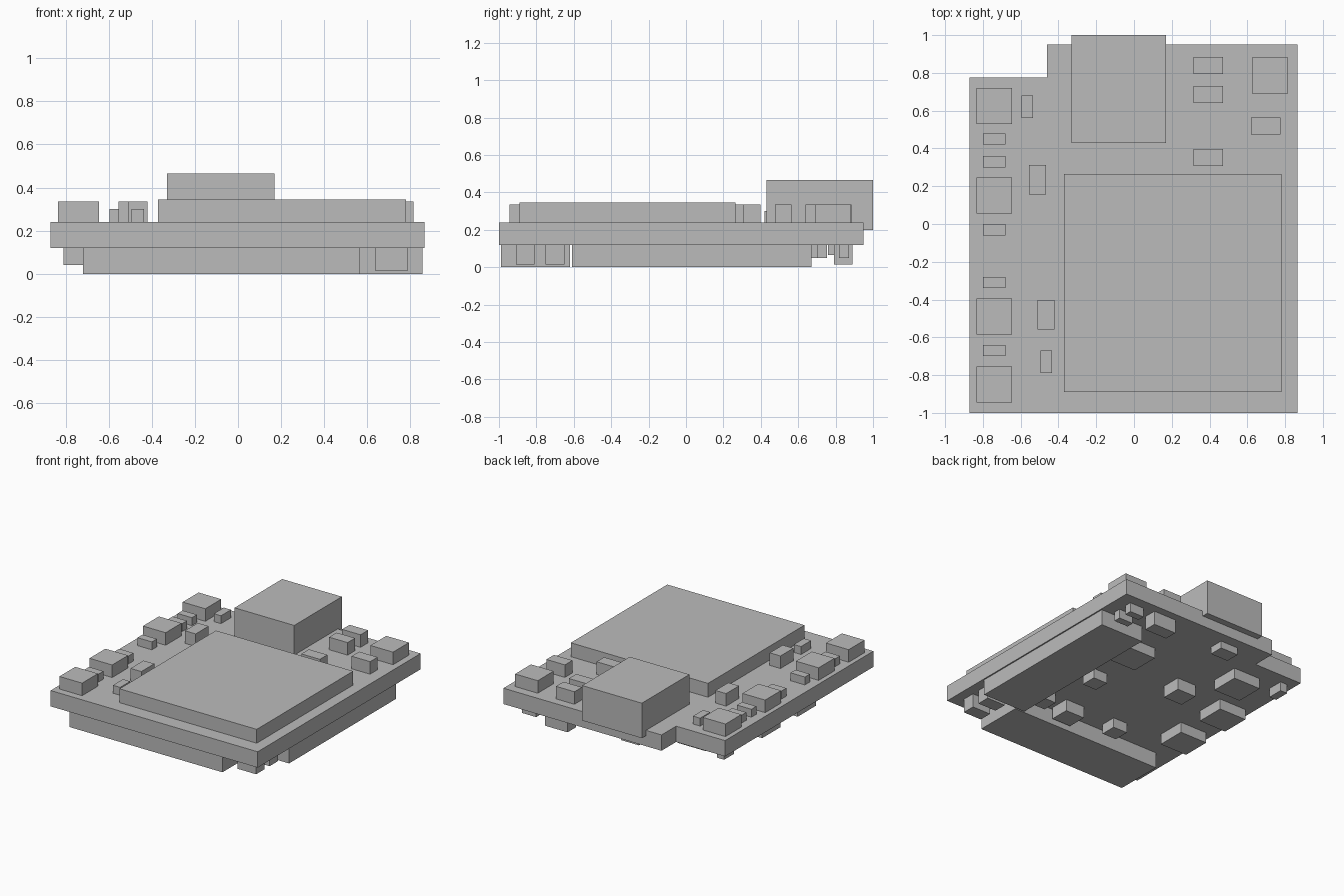
import bpy
import bmesh

old = bpy.data.objects.get("Cube")
if old:
    bpy.data.objects.remove(old, do_unlink=True)

grey = bpy.data.materials.new("plain grey")
grey.use_nodes = True
colour = (0.5, 0.5, 0.5, 1)
grey.diffuse_color = colour
grey.node_tree.nodes["Principled BSDF"].inputs["Base Color"].default_value = colour

BOTTOM, TOP = 0.12, 0.24   # faces of the circuit board


def prism(name, outline, z0, z1):
    """Extrude a flat outline from z0 up to z1."""
    bm = bmesh.new()
    face = bm.faces.new([bm.verts.new((x, y, z0)) for x, y in outline])
    grown = bmesh.ops.extrude_face_region(bm, geom=[face])
    verts = [g for g in grown["geom"] if isinstance(g, bmesh.types.BMVert)]
    bmesh.ops.translate(bm, verts=verts, vec=(0, 0, z1 - z0))
    bmesh.ops.recalc_face_normals(bm, faces=bm.faces)
    mesh = bpy.data.meshes.new(name)
    bm.to_mesh(mesh)
    bm.free()
    mesh.materials.append(grey)
    obj = bpy.data.objects.new(name, mesh)
    bpy.context.collection.objects.link(obj)
    return obj


def box(name, x0, x1, y0, y1, z0, z1):
    return prism(name, [(x0, y0), (x1, y0), (x1, y1), (x0, y1)], z0, z1)


def centred(name, x, y, w, d, z0, z1):
    return box(name, x - w / 2, x + w / 2, y - d / 2, y + d / 2, z0, z1)


# Board with a notched back corner
prism("board", [(-0.87, -1), (0.865, -1), (0.865, 0.95), (-0.46, 0.95),
                (-0.46, 0.775), (-0.87, 0.775)], BOTTOM, TOP)

# Main parts on the upper side
box("main_chip", -0.37, 0.78, -0.89, 0.265, TOP, 0.345)
box("back_socket", -0.33, 0.17, 0.43, 1.0, 0.20, 0.465)

# Column of square and flat components along the right edge
for y in (0.625, 0.15, -0.49, -0.85):
    centred("square_component", -0.74, y, 0.19, 0.19, TOP, 0.335)
for y in (0.45, 0.33, -0.03, -0.31, -0.67):
    centred("flat_component", -0.74, y, 0.12, 0.06, TOP, 0.30)

# Components turned lengthwise beside the main chip
for x, y in ((-0.565, 0.62), (-0.465, -0.73)):
    centred("narrow_component", x, y, 0.06, 0.12, TOP, 0.30)
for x, y in ((-0.51, 0.235), (-0.465, -0.48)):
    centred("long_component", x, y, 0.09, 0.155, TOP, 0.335)

# Components in the back left corner
for x, y in ((0.393, 0.84), (0.393, 0.685), (0.393, 0.353), (0.697, 0.52)):
    centred("wide_component", x, y, 0.155, 0.09, TOP, 0.335)
centred("corner_component", 0.72, 0.787, 0.19, 0.19, TOP, 0.335)

# Long sockets on the underside
box("front_lower_socket", -0.72, 0.563, -0.99, -0.62, 0, BOTTOM)
box("side_lower_socket", 0.49, 0.855, -0.61, 0.67, 0, BOTTOM)

# Small components on the underside
for y in (-0.86, -0.70):
    centred("lower_corner_component", 0.712, y, 0.155, 0.10, 0.015, BOTTOM)
for y in (0.845, 0.727):
    centred("lower_flat_component", 0.705, y, 0.12, 0.055, 0.05, BOTTOM)
centred("lower_back_component", 0.465, 0.84, 0.19, 0.10, 0.015, BOTTOM)
centred("lower_middle_component", -0.14, 0.815, 0.15, 0.11, 0.065, BOTTOM)
centred("lower_narrow_component", -0.78, 0.64, 0.06, 0.12, 0.05, BOTTOM)
for x, y in ((-0.695, -0.29), (-0.695, 0.135), (-0.495, 0.53), (0.34, 0.385)):
    centred("lower_square_component", x, y, 0.23, 0.22, 0.04, BOTTOM)
for x, y in ((-0.245, 0.205), (0.16, -0.525)):
    centred("lower_tall_component", x, y, 0.16, 0.15, 0.03, BOTTOM)
for x, y in ((-0.24, -0.495), (0.31, -0.055), (0.41, -0.495)):
    centred("lower_small_component", x, y, 0.12, 0.12, 0.045, BOTTOM)
